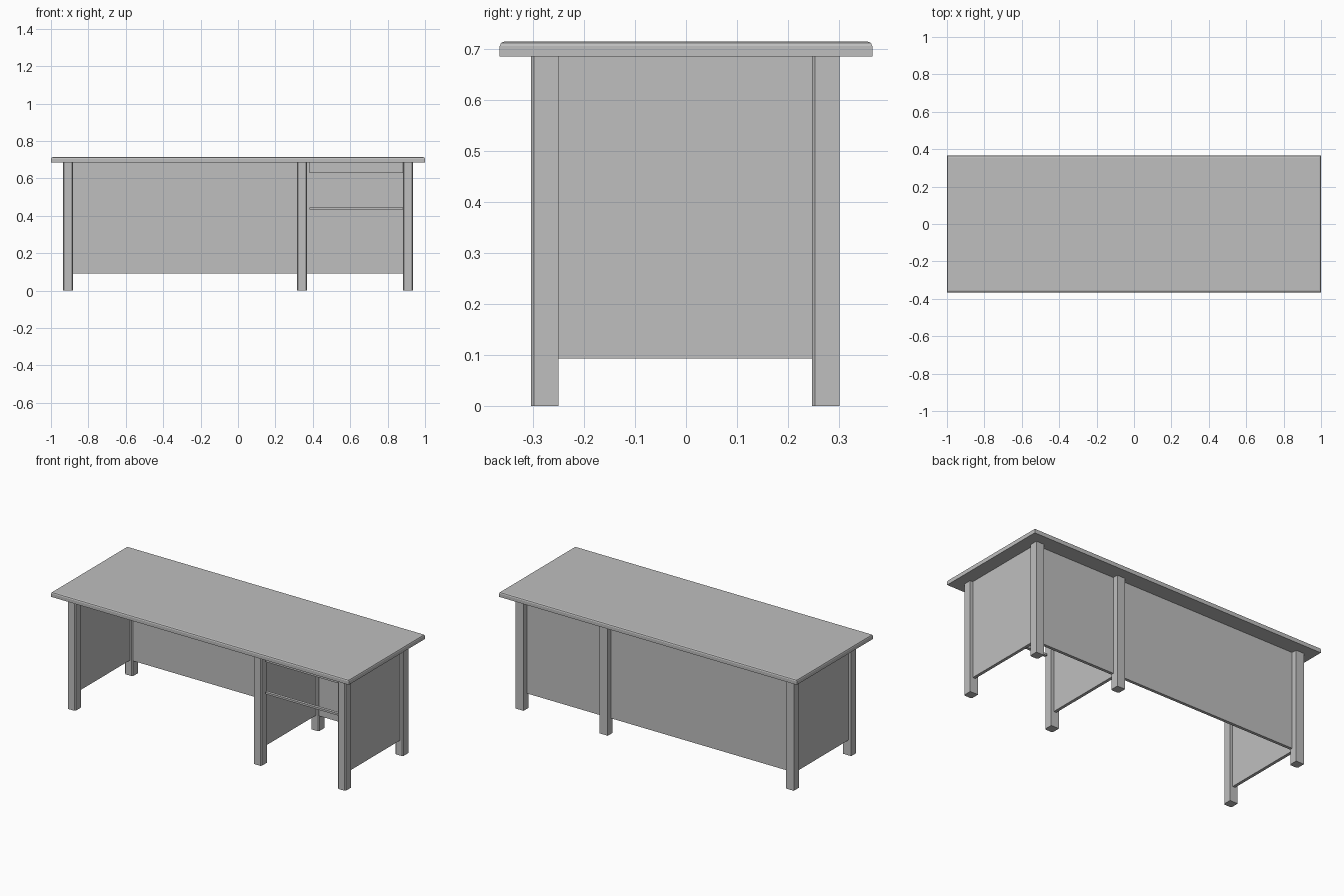
import bpy
import bmesh
from mathutils import Vector

cube = bpy.data.objects.get("Cube")
if cube:
    bpy.data.objects.remove(cube, do_unlink=True)

GREY = (0.52, 0.52, 0.52, 1.0)
grey = bpy.data.materials.new("plain_grey")
grey.use_nodes = True
grey.diffuse_color = GREY
for node in grey.node_tree.nodes:
    if node.type == 'BSDF_PRINCIPLED':
        node.inputs["Base Color"].default_value = GREY


def box(name, xs, ys, zs, bevel=0.0, segments=1, pick=None):
    """Box from axis ranges; edges chosen by pick(midpoint, direction, centre) are bevelled."""
    bm = bmesh.new()
    bmesh.ops.create_cube(bm, size=1.0)
    centre = Vector([(a + b) / 2 for a, b in (xs, ys, zs)])
    size = [b - a for a, b in (xs, ys, zs)]
    for v in bm.verts:
        v.co = centre + Vector([c * s for c, s in zip(v.co, size)])
    if pick:
        edges = [e for e in bm.edges
                 if pick((e.verts[0].co + e.verts[1].co) / 2,
                         (e.verts[1].co - e.verts[0].co).normalized(), centre)]
        bmesh.ops.bevel(bm, geom=edges, offset=bevel, segments=segments,
                        profile=0.5, affect='EDGES')
    mesh = bpy.data.meshes.new(name)
    bm.to_mesh(mesh)
    bm.free()
    mesh.materials.append(grey)
    obj = bpy.data.objects.new(name, mesh)
    bpy.context.collection.objects.link(obj)
    return obj


TOP, UNDER, PANEL_Z = 0.714, 0.685, 0.093
LEG, HALF = 0.054, 0.009
LEG_X = {"right": -0.908, "middle": 0.342, "left": 0.908}
FRONT_Y, BACK_Y = -0.277, 0.274


def top_edge(mid, direction, centre):
    return mid.z > centre.z and abs(direction.z) < 0.1


def front_upright(mid, direction, centre):
    return abs(direction.z) > 0.9 and mid.y < centre.y


# Worktop with rounded upper rim
box("worktop", (-1, 1), (-0.365, 0.365), (UNDER, TOP), 0.009, 2, top_edge)

# Legs with chamfered front corners, and a panel between each pair
for side, x in LEG_X.items():
    for end, y in (("front", FRONT_Y), ("back", BACK_Y)):
        box(f"{side}_{end}_leg", (x - LEG / 2, x + LEG / 2),
            (y - LEG / 2, y + LEG / 2), (0, UNDER), 0.006, 1, front_upright)
    box(f"{side}_panel", (x - HALF, x + HALF),
        (FRONT_Y + LEG / 2, BACK_Y - LEG / 2), (PANEL_Z, UNDER))

# Back panels between the legs
stops = list(LEG_X.values())
for name, a, b in zip(("wide_back_panel", "narrow_back_panel"), stops, stops[1:]):
    box(name, (a + LEG / 2, b - LEG / 2), (0.25, 0.268), (PANEL_Z, UNDER))

# Rails across the storage bay
for name, low, high in (("upper_rail", 0.63, UNDER), ("middle_rail", 0.434, 0.446)):
    box(name, (0.383, 0.882), (-0.285, -0.267), (low, high))
